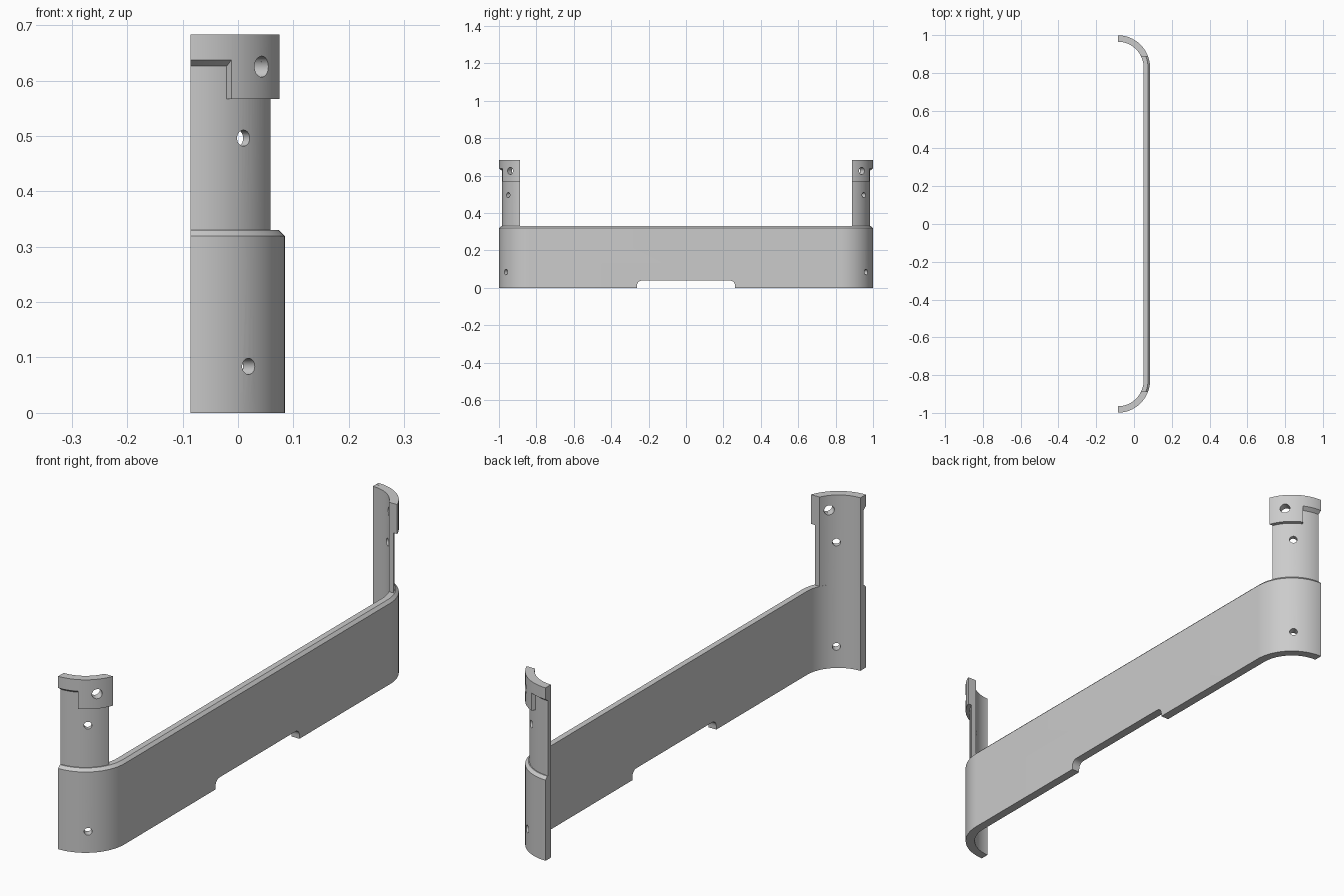
import bpy, bmesh
from math import sin, cos, acos, asin, radians
from mathutils import Vector

cube = bpy.data.objects.get("Cube")
if cube:
    bpy.data.objects.remove(cube, do_unlink=True)

CX, CY = -0.086, 0.828                 # centre of each rounded corner
R_IN, R_POST, R_OUT = 0.137, 0.156, 0.171
CUT = 0.059                            # posts stop on a flat plane this far from the centre
SHOULDER, TOP = 0.33, 0.683
STEPS = 24

grey = bpy.data.materials.new("plain grey")
grey.use_nodes = True
grey.diffuse_color = (0.6, 0.6, 0.6, 1)
grey.node_tree.nodes["Principled BSDF"].inputs["Base Color"].default_value = (0.6, 0.6, 0.6, 1)


def add_object(name, bm):
    bmesh.ops.recalc_face_normals(bm, faces=bm.faces)
    mesh = bpy.data.meshes.new(name)
    bm.to_mesh(mesh)
    bm.free()
    mesh.materials.append(grey)
    obj = bpy.data.objects.new(name, mesh)
    bpy.context.collection.objects.link(obj)
    return obj


def sweep(name, section, stations):
    """Loft a closed (radius, height) section; each station maps a radius to (x, y)."""
    bm = bmesh.new()
    rings = [[bm.verts.new((*at(r), z)) for r, z in section] for at in stations]
    n = len(section)
    for a, b in zip(rings, rings[1:]):
        for i in range(n):
            j = (i + 1) % n
            bm.faces.new((a[i], a[j], b[j], b[i]))
    bm.faces.new(rings[0])
    bm.faces.new(rings[-1])
    return add_object(name, bm)


def corner(side, angle):
    return lambda r: (CX + r * sin(angle), side * (CY + r * cos(angle)))


def trimmed(side, t):
    """Station at fraction t of the way to the flat cut plane."""
    return lambda r: corner(side, t * acos(CUT / r))(r)


def trimmed_range(side, t0, t1):
    return [trimmed(side, t0 + (t1 - t0) * i / STEPS) for i in range(STEPS + 1)]


def subtract(obj, cutters):
    for c in cutters:
        mod = obj.modifiers.new("cut", 'BOOLEAN')
        mod.operation = 'DIFFERENCE'
        mod.solver = 'EXACT'
        mod.object = c
    bpy.context.view_layer.update()
    mesh = bpy.data.meshes.new_from_object(obj.evaluated_get(bpy.context.evaluated_depsgraph_get()))
    obj.modifiers.clear()
    obj.data = mesh


def drill(side, angle, z, radius):
    """Radial cylinder through a rounded corner."""
    bm = bmesh.new()
    bmesh.ops.create_cone(bm, cap_ends=True, segments=32, radius1=radius, radius2=radius, depth=0.12)
    d = Vector((sin(angle), side * cos(angle), 0))
    bm.transform(d.to_track_quat('Z', 'Y').to_matrix().to_4x4())
    bmesh.ops.translate(bm, verts=bm.verts, vec=Vector((CX, side * CY, z)) + d * 0.155)
    obj = add_object("hole_cutter", bm)
    obj.hide_render = True
    return obj


# Long band: chamfered section running round both corners
quarter = [radians(90) * i / STEPS for i in range(STEPS + 1)]
path = [corner(1, a) for a in quarter] + [corner(-1, a) for a in reversed(quarter)]
band = sweep("long_band", [(R_IN, 0), (R_OUT, 0), (R_OUT, SHOULDER - 0.011),
                           (R_OUT - 0.011, SHOULDER), (R_IN, SHOULDER)], path)

# Notch with rounded upper corners under the middle of the band
bm = bmesh.new()
half, high, rad = 0.262, 0.038, 0.025
arc = [(half - rad + rad * cos(radians(15 * i)), high - rad + rad * sin(radians(15 * i))) for i in range(7)]
outline = [(half, -0.05)] + arc + [(-y, z) for y, z in reversed(arc)] + [(-half, -0.05)]
face = bm.faces.new([bm.verts.new((0, y, z)) for y, z in outline])
ext = bmesh.ops.extrude_face_region(bm, geom=[face])
bmesh.ops.translate(bm, verts=[v for v in ext["geom"] if isinstance(v, bmesh.types.BMVert)], vec=(0.2, 0, 0))
notch = add_object("notch_cutter", bm)
notch.hide_render = True

cutters = [notch]
band_cutters = [notch]
parts = [band]
tab_start = asin(0.074 / R_OUT) / acos(CUT / R_OUT)

for side, label in ((-1, "front"), (1, "back")):
    # Curved post, rim with sloped underside, and thick tab
    post = sweep(label + "_post", [(R_IN, SHOULDER), (R_POST, SHOULDER), (R_POST, TOP), (R_IN, TOP)],
                 trimmed_range(side, 0, 1))
    rim = sweep(label + "_rim", [(R_POST, 0.626), (R_OUT, 0.637), (R_OUT, TOP), (R_POST, TOP)],
                trimmed_range(side, 0, tab_start))
    tab = sweep(label + "_tab", [(R_POST, 0.567), (R_OUT, 0.567), (R_OUT, TOP), (R_POST, TOP)],
                trimmed_range(side, tab_start, 1))
    # Radial screw holes
    low = drill(side, radians(38), 0.084, 0.0145)
    mid = drill(side, radians(38), 0.496, 0.0145)
    high_hole = drill(side, radians(49), 0.625, 0.019)
    cutters += [low, mid, high_hole]
    band_cutters.append(low)
    subtract(post, [mid, high_hole])
    subtract(tab, [high_hole])
    parts += [post, rim, tab]

subtract(band, band_cutters)
for c in cutters:
    bpy.data.objects.remove(c, do_unlink=True)

# Smooth curves, sharp edges
bpy.ops.object.select_all(action='DESELECT')
for p in parts:
    p.select_set(True)
bpy.context.view_layer.objects.active = band
bpy.ops.object.shade_smooth_by_angle(angle=radians(30))
